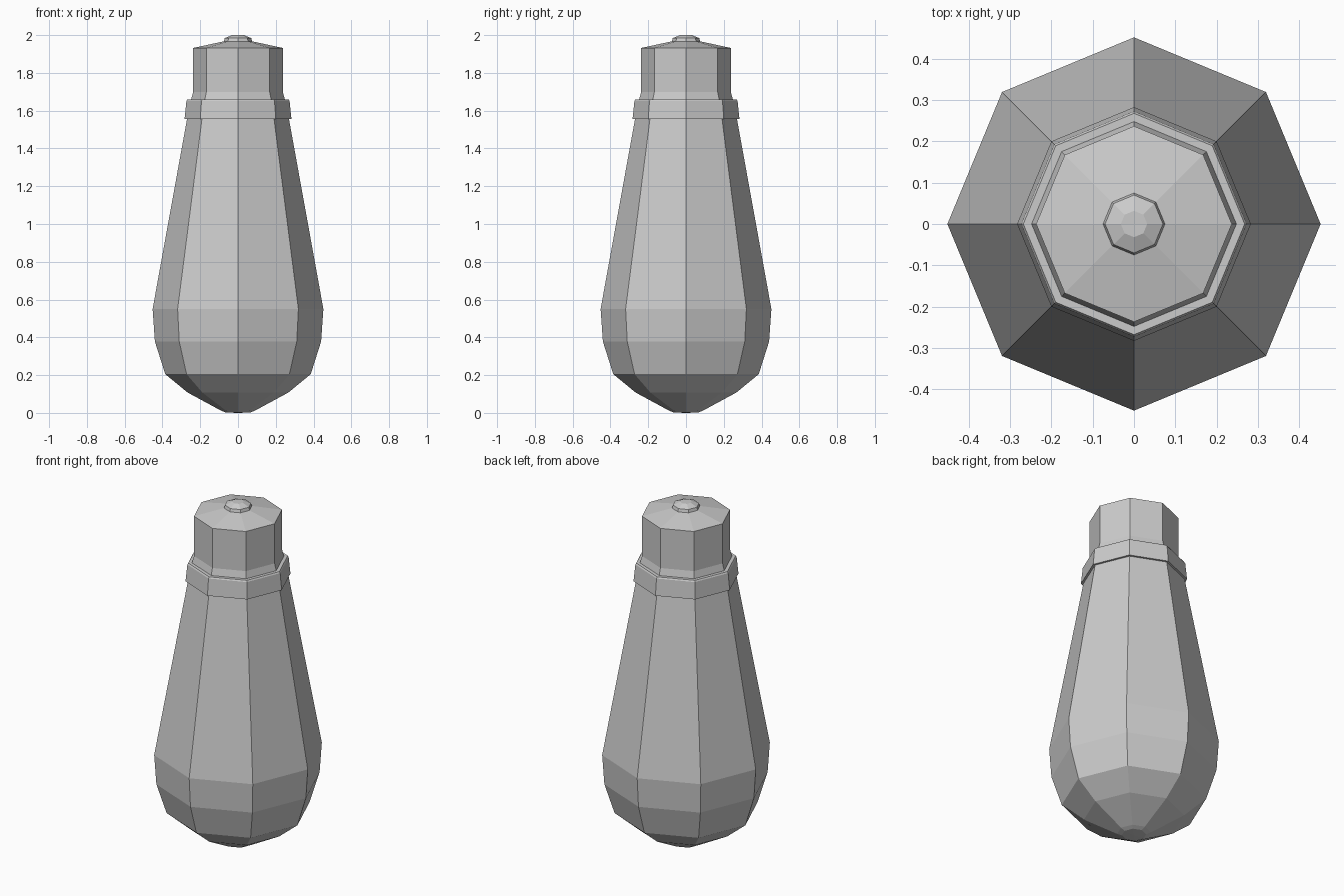
import bpy, bmesh
from math import cos, sin, tau

if "Cube" in bpy.data.objects:
    bpy.data.objects.remove(bpy.data.objects["Cube"])

SIDES = 8


def lathe(name, profile):
    """Turn (radius, height) points into a flat-faced octagonal part."""
    bm = bmesh.new()
    rings = []
    for r, z in profile:
        if r == 0:
            rings.append([bm.verts.new((0, 0, z))] * SIDES)
        else:
            rings.append([bm.verts.new((r * cos(tau * i / SIDES), r * sin(tau * i / SIDES), z))
                          for i in range(SIDES)])
    for low, high in zip(rings, rings[1:]):
        for i in range(SIDES):
            j = (i + 1) % SIDES
            corners = list(dict.fromkeys((low[i], low[j], high[j], high[i])))
            bm.faces.new(corners)
    mesh = bpy.data.meshes.new(name)
    bm.to_mesh(mesh)
    bm.free()
    obj = bpy.data.objects.new(name, mesh)
    bpy.context.collection.objects.link(obj)
    return obj


# Glass bulb, hanging with its round end down
lathe("glass_bulb", [(0, 0), (0.065, 0.002), (0.09, 0.012), (0.267, 0.108), (0.385, 0.205),
                     (0.44, 0.378), (0.452, 0.55), (0.27, 1.555)])

# Collar around the neck, with underside and top ledge
lathe("neck_collar", [(0.27, 1.555), (0.283, 1.555), (0.273, 1.652),
                      (0.268, 1.66), (0.248, 1.66)])

# Screw base with a flared foot and shallow conical top
lathe("screw_base", [(0.248, 1.66), (0.237, 1.70), (0.237, 1.932), (0.075, 1.967)])

# Contact button
lathe("contact_button", [(0.075, 1.967), (0.07, 1.984), (0.032, 2.0), (0, 2.0)])
